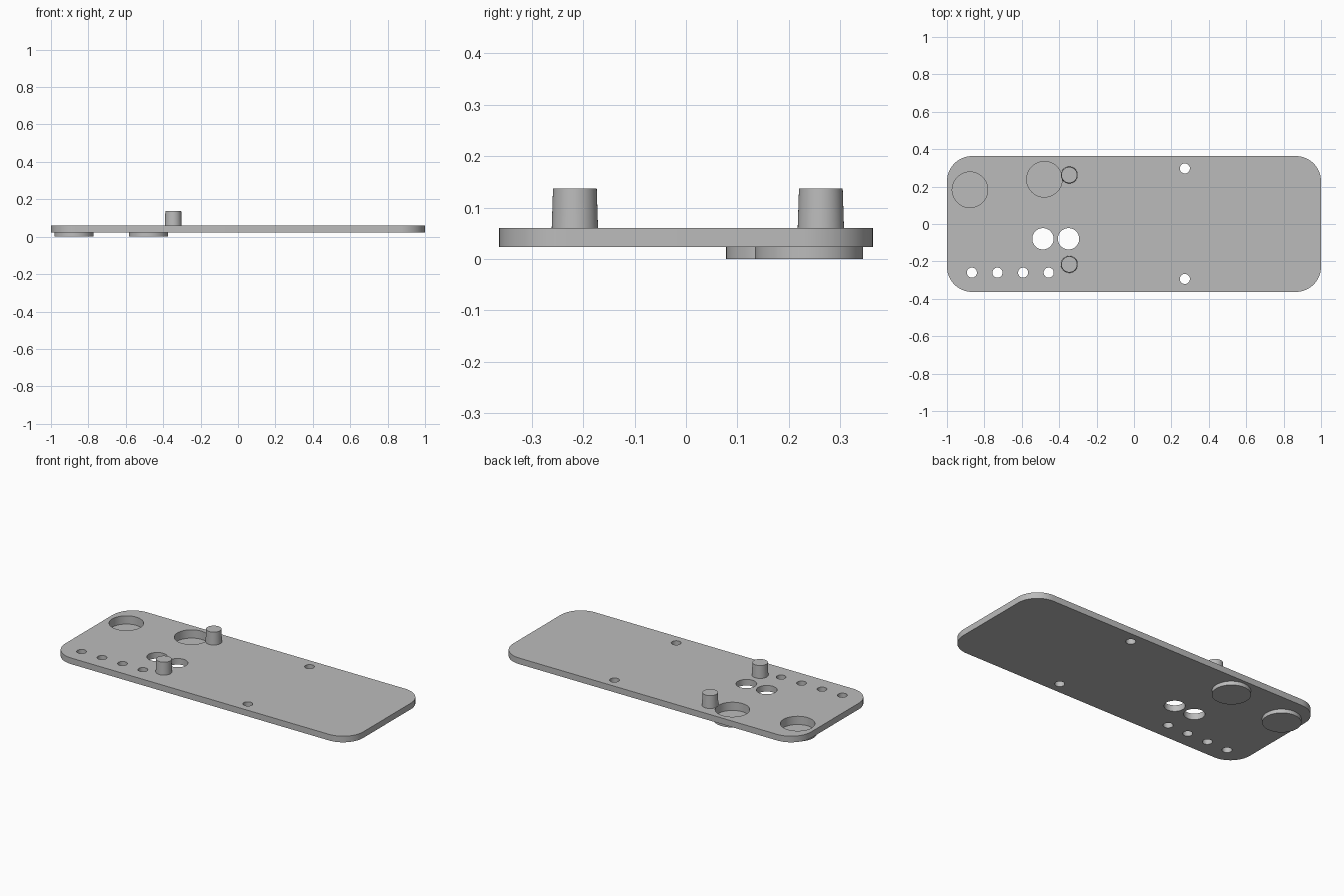
import bpy, bmesh
from math import sin, cos, pi, radians

cube = bpy.data.objects.get("Cube")
if cube:
    bpy.data.objects.remove(cube, do_unlink=True)

grey = bpy.data.materials.new("plain grey")
grey.use_nodes = True
grey.diffuse_color = (0.5, 0.5, 0.5, 1)
grey.node_tree.nodes["Principled BSDF"].inputs["Base Color"].default_value = (0.5, 0.5, 0.5, 1)

BOTTOM, TOP = 0.023, 0.06
HALF_X, HALF_Y, CORNER = 1.0, 0.363, 0.135
CUPS = [(-0.877, 0.183), (-0.479, 0.239)]
CUP_INNER, CUP_OUTER = 0.095, 0.105
BIG_HOLES = [(-0.487, -0.079), (-0.35, -0.079)]
SMALL_HOLES = [(-0.867 + 0.137 * i, -0.26) for i in range(4)]
SMALL_HOLES += [(0.272, 0.297), (0.272, -0.294)]


def finish(bm, name, location=(0, 0, 0)):
    """Weld, orient and shade a bmesh, then link it as a named object."""
    bmesh.ops.remove_doubles(bm, verts=bm.verts, dist=0.0001)
    bmesh.ops.recalc_face_normals(bm, faces=bm.faces)
    mesh = bpy.data.meshes.new(name)
    bm.to_mesh(mesh)
    bm.free()
    mesh.materials.append(grey)
    obj = bpy.data.objects.new(name, mesh)
    bpy.context.collection.objects.link(obj)
    obj.location = location
    bpy.ops.object.select_all(action='DESELECT')
    obj.select_set(True)
    bpy.context.view_layer.objects.active = obj
    bpy.ops.object.shade_smooth_by_angle(angle=radians(30))
    return obj


def arc(x, y, radius, start, sweep, count):
    return [(x + radius * cos(start + sweep * i / count),
             y + radius * sin(start + sweep * i / count)) for i in range(count + 1)]


def circle(x, y, radius, count=48):
    return arc(x, y, radius, 0, 2 * pi, count)[:-1]


def lathe(name, profile, location, steps=64):
    """Spin an (r, z) profile around the vertical axis."""
    bm = bmesh.new()
    verts = [bm.verts.new((r, 0, z)) for r, z in profile]
    edges = [bm.edges.new(pair) for pair in zip(verts, verts[1:])]
    bmesh.ops.spin(bm, geom=verts + edges, cent=(0, 0, 0), axis=(0, 0, 1),
                   angle=2 * pi, steps=steps)
    return finish(bm, name, location)


# Plate: rounded outline with round openings, filled and extruded
outline = []
for i, (sx, sy) in enumerate([(1, 1), (-1, 1), (-1, -1), (1, -1)]):
    outline += arc(sx * (HALF_X - CORNER), sy * (HALF_Y - CORNER),
                   CORNER, i * pi / 2, pi / 2, 16)
loops = [outline]
loops += [circle(x, y, CUP_INNER, 64) for x, y in CUPS]
loops += [circle(x, y, 0.057) for x, y in BIG_HOLES]
loops += [circle(x, y, 0.027, 32) for x, y in SMALL_HOLES]

curve = bpy.data.curves.new("plate_outline", 'CURVE')
curve.dimensions = '2D'
curve.fill_mode = 'BOTH'
curve.extrude = (TOP - BOTTOM) / 2
for points in loops:
    spline = curve.splines.new('POLY')
    spline.points.add(len(points) - 1)
    for point, (x, y) in zip(spline.points, points):
        point.co = (x, y, 0, 1)
    spline.use_cyclic_u = True
helper = bpy.data.objects.new("plate_outline", curve)
helper.hide_render = True
bpy.context.collection.objects.link(helper)
filled = bpy.data.meshes.new_from_object(
    helper.evaluated_get(bpy.context.evaluated_depsgraph_get()))
bm = bmesh.new()
bm.from_mesh(filled)
bpy.data.objects.remove(helper, do_unlink=True)
bpy.data.meshes.remove(filled)
finish(bm, "plate", (0, 0, (TOP + BOTTOM) / 2))

# Shallow cups hanging below the plate, open through it
for name, (x, y) in zip(("outer_cup", "inner_cup"), CUPS):
    lathe(name, [(0, 0), (CUP_OUTER, 0), (CUP_OUTER, BOTTOM), (CUP_INNER, BOTTOM),
                 (CUP_INNER, 0.01), (0, 0.01)], (x, y, 0))

# Slightly tapered pegs standing on the plate
for name, y in (("back_peg", 0.262), ("front_peg", -0.216)):
    lathe(name, [(0.045, 0), (0.0425, 0.077), (0, 0.077)], (-0.346, y, TOP), 48)
